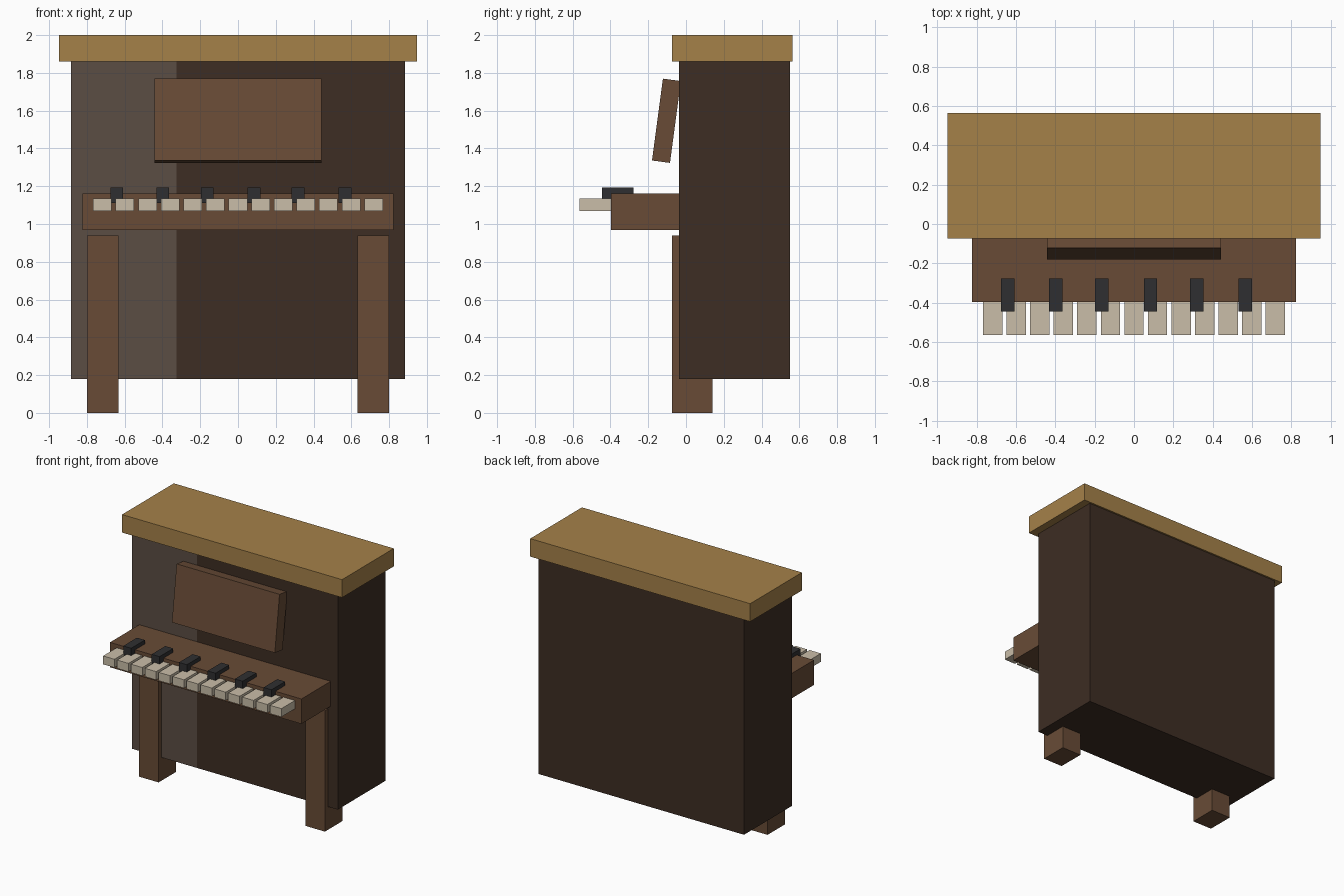
import bpy, bmesh, math
from mathutils import Matrix, Vector

if "Cube" in bpy.data.objects:
    bpy.data.objects.remove(bpy.data.objects["Cube"])


def material(name, r, g, b):
    lin = [(c / 255 / 12.92) if c < 11 else ((c / 255 + 0.055) / 1.055) ** 2.4 for c in (r, g, b)]
    m = bpy.data.materials.new(name)
    m.diffuse_color = (*lin, 1)
    m.use_nodes = True
    m.node_tree.nodes["Principled BSDF"].inputs["Base Color"].default_value = m.diffuse_color
    return m


DARK = material("dark wood", 61, 45, 35)
PALE = material("worn wood", 91, 77, 67)
BROWN = material("brown wood", 104, 75, 54)
GOLD = material("golden wood", 165, 129, 73)
IVORY = material("ivory", 202, 190, 169)
BLACK = material("black", 47, 47, 49)


def box(name, x, y, z, mat, tilt=0.0):
    """Box from (min, max) ranges, optionally tilted about x through its centre."""
    lo, hi = Vector((x[0], y[0], z[0])), Vector((x[1], y[1], z[1]))
    bm = bmesh.new()
    bmesh.ops.create_cube(bm, size=1, matrix=Matrix.Diagonal((*(hi - lo), 1)))
    mesh = bpy.data.meshes.new(name)
    bm.to_mesh(mesh)
    bm.free()
    mesh.materials.append(mat)
    ob = bpy.data.objects.new(name, mesh)
    ob.location = (lo + hi) / 2
    ob.rotation_euler.x = tilt
    bpy.context.collection.objects.link(ob)
    return ob


# Cabinet, with a paler left third on the front face
cabinet = box("cabinet", (-0.885, 0.885), (-0.037, 0.55), (0.18, 1.87), DARK)
cabinet.data.materials.append(PALE)
bm = bmesh.new()
bm.from_mesh(cabinet.data)
split = -0.325
bmesh.ops.bisect_plane(bm, geom=bm.verts[:] + bm.edges[:] + bm.faces[:],
                       plane_co=(split, 0, 0), plane_no=(1, 0, 0))
bm.normal_update()
for f in bm.faces:
    if f.normal.y < -0.9 and f.calc_center_median().x < split:
        f.material_index = 1
bm.to_mesh(cabinet.data)
bm.free()

# Lid
box("lid", (-0.947, 0.947), (-0.073, 0.563), (1.86, 2.0), GOLD)

# Music stand leaning back against the cabinet
box("music_stand", (-0.443, 0.443), (-0.1515, -0.0555), (1.328, 1.765), BROWN, math.radians(-7.6))

# Keyboard shelf
box("key_shelf", (-0.824, 0.824), (-0.397, 0.0), (0.968, 1.162), BROWN)

# Legs
for side, x in (("left", -0.716), ("right", 0.716)):
    box(f"{side}_leg", (x - 0.084, x + 0.084), (-0.074, 0.14), (0.0, 0.94), BROWN)

# White keys
for i in range(13):
    x = (i - 6) * 0.1197
    box(f"white_key_{i + 1}", (x - 0.049, x + 0.049), (-0.563, -0.36), (1.07, 1.135), IVORY)

# Black keys
for i, x in enumerate((-0.642, -0.398, -0.163, 0.084, 0.318, 0.566)):
    box(f"black_key_{i + 1}", (x - 0.034, x + 0.034), (-0.445, -0.277), (1.11, 1.192), BLACK)
